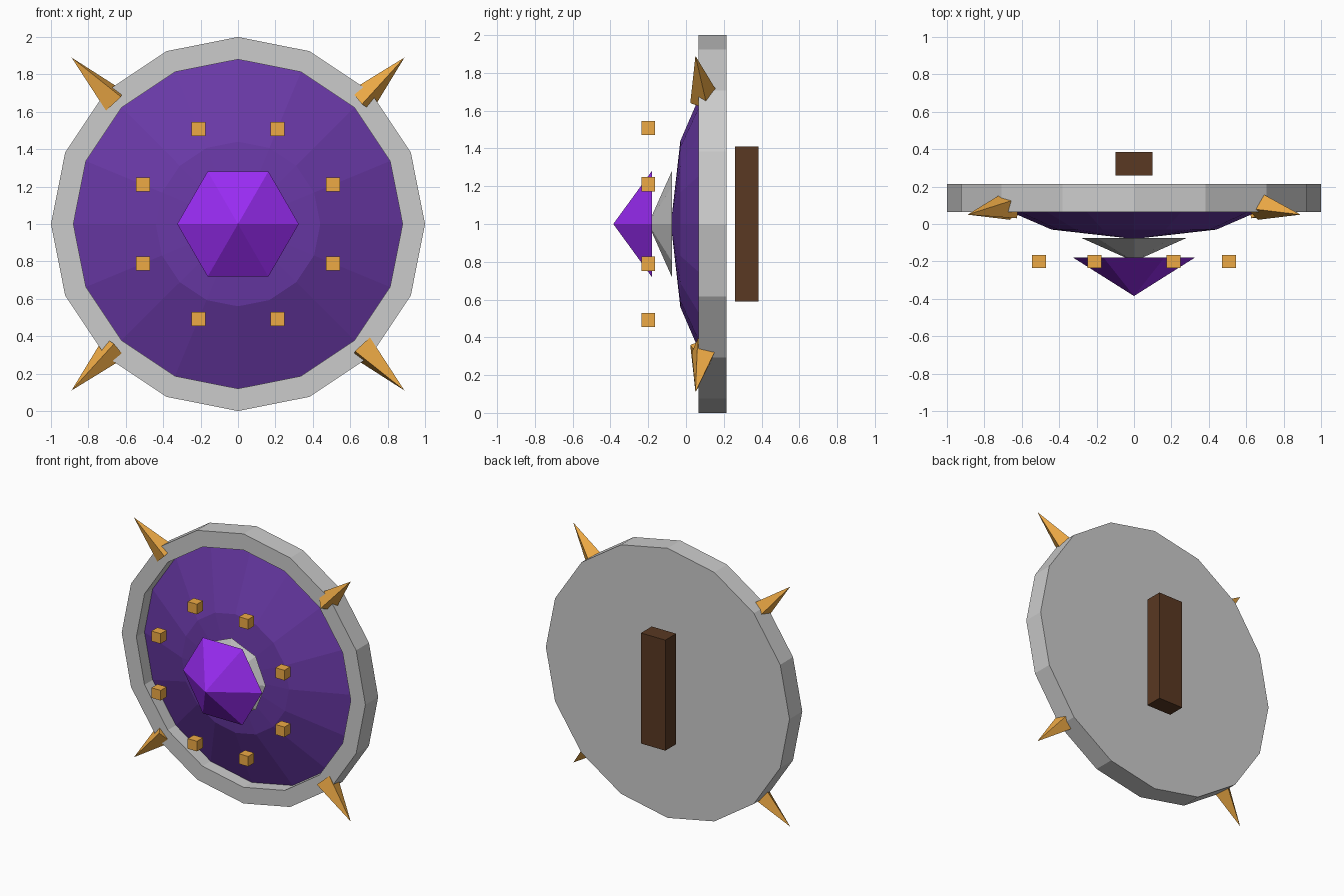
import bpy, bmesh, math
from mathutils import Vector, Matrix

if "Cube" in bpy.data.objects:
    bpy.data.objects.remove(bpy.data.objects["Cube"])


def material(name, rgb):
    m = bpy.data.materials.new(name)
    m.diffuse_color = (*rgb, 1)
    m.use_nodes = True
    m.node_tree.nodes["Principled BSDF"].inputs["Base Color"].default_value = m.diffuse_color
    return m


PURPLE = material("purple", (0.14, 0.04, 0.38))
VIOLET = material("violet", (0.32, 0.025, 0.9))
GOLD = material("gold", (0.85, 0.4, 0.06))
BROWN = material("brown", (0.1, 0.04, 0.016))


def finish(name, bm, mat):
    bmesh.ops.recalc_face_normals(bm, faces=bm.faces)
    me = bpy.data.meshes.new(name)
    bm.to_mesh(me)
    bm.free()
    if mat:
        me.materials.append(mat)
    ob = bpy.data.objects.new(name, me)
    bpy.context.collection.objects.link(ob)
    return ob


def lathe(name, profile, sides, mat=None):
    """Turn (radius, y) points about the y axis through z = 1, capping open ends."""
    bm = bmesh.new()
    rings = []
    for r, y in profile:
        if r == 0:
            rings.append([bm.verts.new((0, y, 1))] * sides)
        else:
            angles = [2 * math.pi * i / sides for i in range(sides)]
            rings.append([bm.verts.new((r * math.cos(a), y, 1 + r * math.sin(a))) for a in angles])
    for a, b in zip(rings, rings[1:]):
        for i in range(sides):
            j = (i + 1) % sides
            bm.faces.new(list(dict.fromkeys((a[i], a[j], b[j], b[i]))))
    for (r, _), ring in ((profile[0], rings[0]), (profile[-1], rings[-1])):
        if r:
            bm.faces.new(ring)
    return finish(name, bm, mat)


def box(name, centre, size, mat):
    bm = bmesh.new()
    bmesh.ops.create_cube(bm, size=1, matrix=Matrix.Translation(centre) @ Matrix.Diagonal((*size, 1)))
    return finish(name, bm, mat)


def spike(name, base, tip, radius, roll, mat):
    axis = tip - base
    rot = axis.to_track_quat('Z', 'Y').to_matrix().to_4x4()
    bm = bmesh.new()
    bmesh.ops.create_cone(bm, cap_ends=True, segments=4, radius1=radius, radius2=0, depth=axis.length,
                          matrix=Matrix.Translation((base + tip) / 2) @ rot @ Matrix.Rotation(roll, 4, 'Z'))
    return finish(name, bm, mat)


# Round body with a recessed front, and the shallow dome set into it
lathe("shield_body", [(1, 0.215), (1, 0.065), (0.88, 0.065), (0.88, 0.165)], 16)
lathe("front_dome", [(0.88, 0.16), (0.44, -0.03), (0, -0.08)], 16, PURPLE)

# Central boss and gem
lathe("boss", [(0.28, -0.075), (0, -0.2)], 8)
lathe("gem", [(0.325, -0.18), (0, -0.385)], 6, VIOLET)

# Ring of studs
for k in range(8):
    a = math.radians(22.5 + 45 * k)
    box(f"stud_{k + 1}", (0.55 * math.cos(a), -0.2, 1 + 0.55 * math.sin(a)), (0.075, 0.07, 0.075), GOLD)

# Four rim spikes leaning slightly forward
for sx, side in ((-1, "left"), (1, "right")):
    for sz, level in ((-1, "lower"), (1, "upper")):
        spike(f"{level}_{side}_spike", Vector((0.66 * sx, 0.1, 1 + 0.66 * sz)),
              Vector((0.89 * sx, 0.05, 1 + 0.89 * sz)), 0.08, math.radians(20), GOLD)

# Grip on the back
box("handle", (0, 0.322, 1), (0.2, 0.126, 0.82), BROWN)
